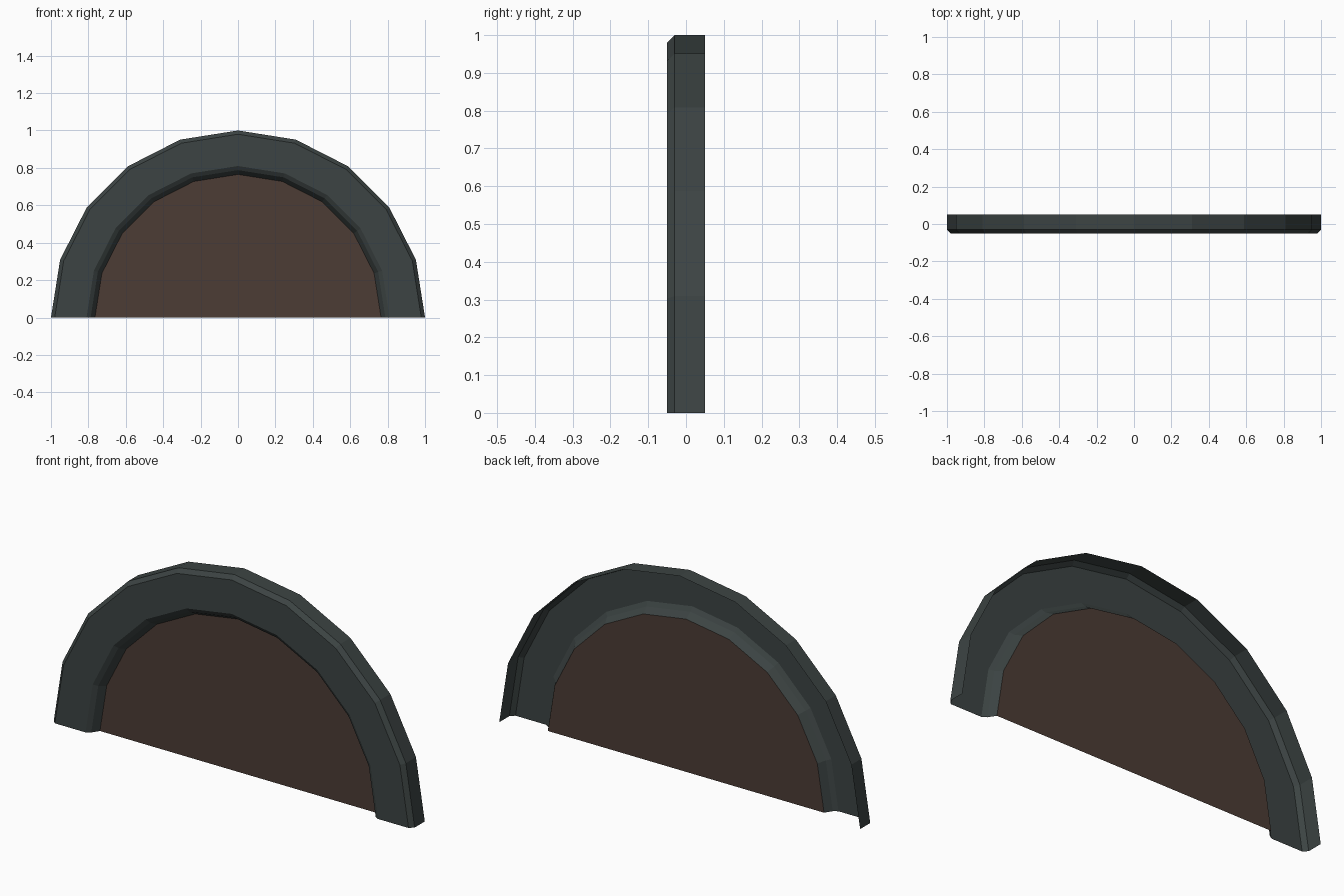
import bpy, bmesh, math

if "Cube" in bpy.data.objects:
    bpy.data.objects.remove(bpy.data.objects["Cube"])

SEGMENTS = 10  # sides around the half circle


def material(name, rgb):
    m = bpy.data.materials.new(name)
    m.diffuse_color = (*rgb, 1)
    m.use_nodes = True
    m.node_tree.nodes["Principled BSDF"].inputs["Base Color"].default_value = m.diffuse_color
    return m


def make_object(name, bm, mat):
    me = bpy.data.meshes.new(name)
    bm.to_mesh(me)
    bm.free()
    me.materials.append(mat)
    ob = bpy.data.objects.new(name, me)
    bpy.context.collection.objects.link(ob)
    return ob


def arc(bm, radius, y):
    angles = [math.pi * i / SEGMENTS for i in range(SEGMENTS + 1)]
    return [bm.verts.new((radius * math.cos(a), y, radius * math.sin(a))) for a in angles]


slate = material("dark slate", (0.045, 0.057, 0.056))
brown = material("dark brown", (0.072, 0.045, 0.035))

# Arch frame: open-backed moulding swept over the half circle (radius, y)
profile = [(1.0, 0.05), (1.0, -0.03), (0.98, -0.05),
           (0.81, -0.05), (0.788, -0.036), (0.765, 0.0)]
bm = bmesh.new()
rows = [arc(bm, r, y) for r, y in profile]
for a, b in zip(rows, rows[1:]):
    for i in range(SEGMENTS):
        bm.faces.new((a[i], a[i + 1], b[i + 1], b[i]))
make_object("arch_frame", bm, slate)

# Recessed half-round panel filling the arch
bm = bmesh.new()
face = bm.faces.new(arc(bm, 0.765, 0.0))
face.normal_update()
if face.normal.y > 0:
    face.normal_flip()
make_object("arch_panel", bm, brown)

# Make the frame faces point outward and forward
me = bpy.data.objects["arch_frame"].data
if me.polygons[0].normal.x < 0:
    me.flip_normals()
